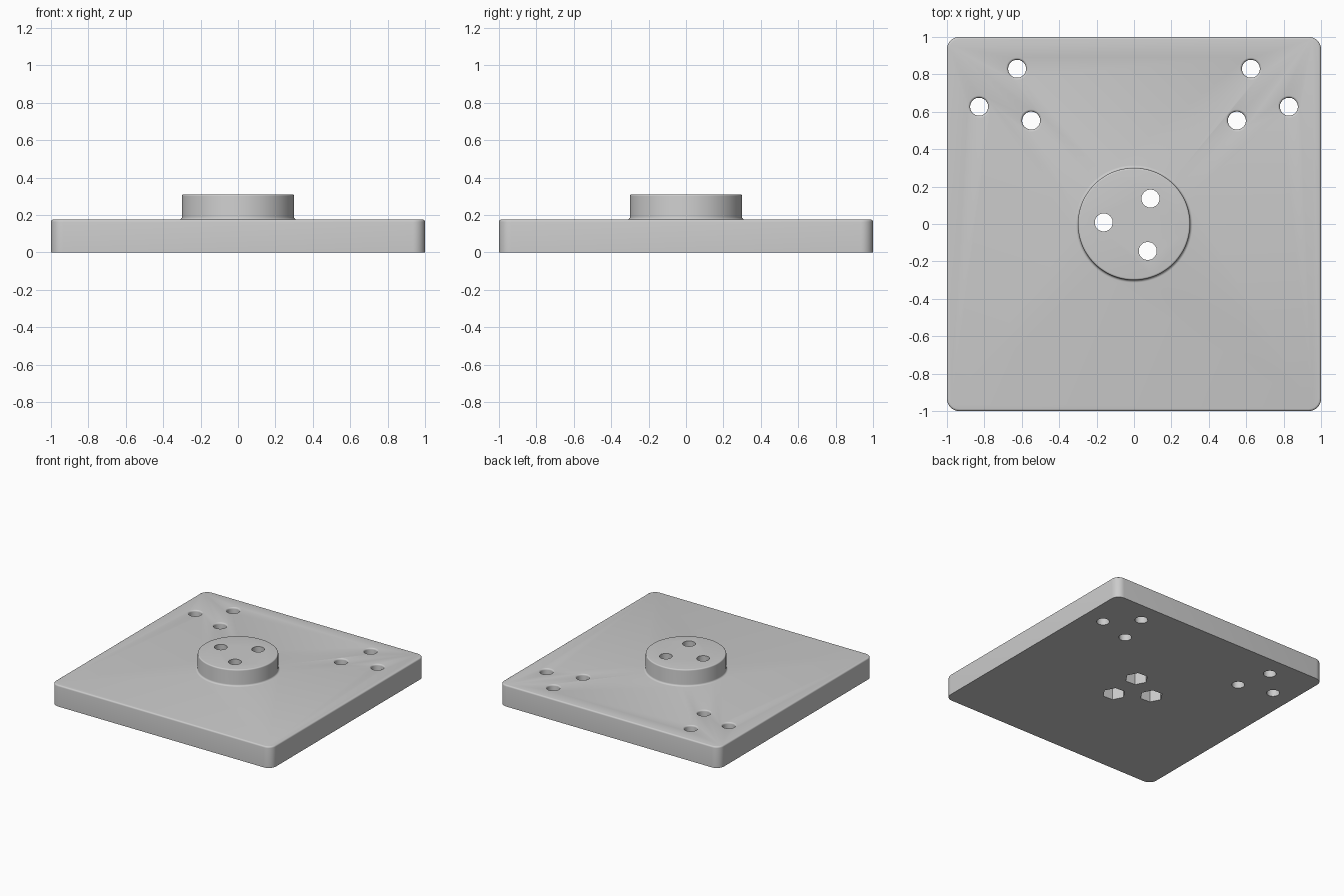
import bpy
import bmesh
from math import sin, cos, pi, radians

if "Cube" in bpy.data.objects:
    bpy.data.objects.remove(bpy.data.objects["Cube"], do_unlink=True)

PLATE_TOP, BOSS_TOP = 0.175, 0.31
BOSS_R, HOLE_R, NUT_R = 0.3, 0.048, 0.087

grey = bpy.data.materials.new("plain grey")
grey.use_nodes = True
grey.diffuse_color = (0.6, 0.6, 0.6, 1)
grey.node_tree.nodes["Principled BSDF"].inputs["Base Color"].default_value = (0.6, 0.6, 0.6, 1)


def add_object(name, bm):
    bmesh.ops.recalc_face_normals(bm, faces=bm.faces[:])
    mesh = bpy.data.meshes.new(name)
    bm.to_mesh(mesh)
    bm.free()
    mesh.materials.append(grey)
    obj = bpy.data.objects.new(name, mesh)
    bpy.context.collection.objects.link(obj)
    return obj


def arc(cx, cz, r, start, end, steps=5):
    """Profile points (radius, height) along a circular arc in degrees."""
    angles = [radians(start + (end - start) * i / steps) for i in range(steps + 1)]
    return [(cx + r * cos(a), cz + r * sin(a)) for a in angles]


def lathe(name, profile, x=0, y=0, sides=48, turn=0):
    """Turn a profile around a vertical axis and cap both ends."""
    bm = bmesh.new()
    rings = [[bm.verts.new((x + r * cos(turn + 2 * pi * i / sides),
                            y + r * sin(turn + 2 * pi * i / sides), z))
              for i in range(sides)] for r, z in profile]
    for low, high in zip(rings, rings[1:]):
        for i in range(sides):
            j = (i + 1) % sides
            bm.faces.new((low[i], low[j], high[j], high[i]))
    bm.faces.new(rings[0])
    bm.faces.new(rings[-1])
    return add_object(name, bm)


def combine(target, tool, operation):
    mod = target.modifiers.new(operation.lower(), "BOOLEAN")
    mod.operation = operation
    mod.solver = "EXACT"
    mod.object = tool
    bpy.context.view_layer.objects.active = target
    bpy.ops.object.modifier_apply(modifier=mod.name)
    bpy.data.objects.remove(tool, do_unlink=True)


# Square plate with rounded corners and a softened top rim
bm = bmesh.new()
bmesh.ops.create_cube(bm, size=1)
for v in bm.verts:
    v.co = (v.co.x * 2, v.co.y * 2, (v.co.z + 0.5) * PLATE_TOP)
upright = [e for e in bm.edges if abs(e.verts[0].co.z - e.verts[1].co.z) > 0.1]
bmesh.ops.bevel(bm, geom=upright, offset=0.065, segments=8, profile=0.5, affect="EDGES")
rim = [e for e in bm.edges if all(v.co.z > PLATE_TOP - 0.001 for v in e.verts)]
bmesh.ops.bevel(bm, geom=rim, offset=0.012, segments=4, profile=0.5, affect="EDGES")
plate = add_object("mounting_plate", bm)

# Round boss with a small fillet at its foot and a rounded top edge
foot, lip = 0.014, 0.01
boss = lathe("boss",
             [(BOSS_R + foot, 0.1)]
             + arc(BOSS_R + foot, PLATE_TOP + foot, foot, 270, 180)
             + arc(BOSS_R - lip, BOSS_TOP - lip, lip, 0, 90),
             sides=96)
combine(plate, boss, "UNION")

# Corner screw holes with rounded mouths, mirrored left and right
mouth = 0.012
hole_profile = ([(HOLE_R, -0.1)]
                + arc(HOLE_R + mouth, PLATE_TOP - mouth, mouth, 180, 90)
                + [(HOLE_R + mouth, 0.3)])
for side in (-1, 1):
    for x, y in ((0.625, 0.83), (0.828, 0.627), (0.55, 0.553)):
        combine(plate, lathe("hole_cutter", hole_profile, side * x, y), "DIFFERENCE")

# Boss holes, each with a hexagonal nut pocket from below
for degrees in (177, 57, -63):
    a = radians(degrees)
    x, y = 0.162 * cos(a), 0.162 * sin(a)
    combine(plate, lathe("hole_cutter", [(HOLE_R, -0.1), (HOLE_R, 0.5)], x, y), "DIFFERENCE")
    combine(plate, lathe("nut_cutter", [(NUT_R, -0.1), (NUT_R, 0.17)], x, y, 6, a), "DIFFERENCE")

# One material, smooth curves with crisp edges
plate.data.materials.clear()
plate.data.materials.append(grey)
for p in plate.data.polygons:
    p.material_index = 0
bpy.ops.object.select_all(action="DESELECT")
plate.select_set(True)
bpy.context.view_layer.objects.active = plate
bpy.ops.object.shade_smooth_by_angle(angle=radians(30))
